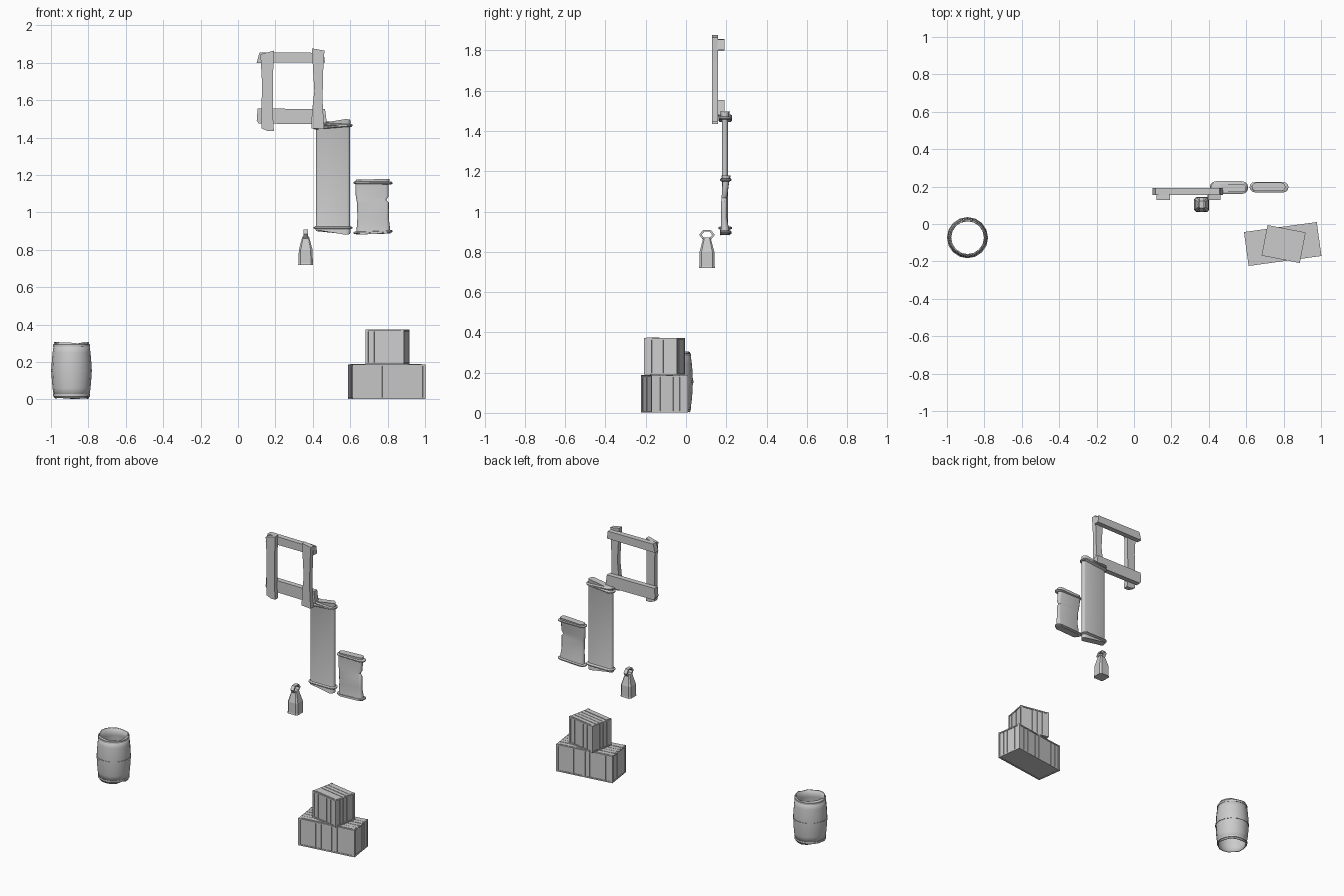
import bpy, bmesh, math, random
from mathutils import Vector, Matrix

random.seed(4)
if "Cube" in bpy.data.objects:
    bpy.data.objects.remove(bpy.data.objects["Cube"], do_unlink=True)

grey = bpy.data.materials.new("plain_grey")
grey.use_nodes = True
grey.diffuse_color = (0.6, 0.6, 0.6, 1)
grey.node_tree.nodes["Principled BSDF"].inputs["Base Color"].default_value = (0.6, 0.6, 0.6, 1)


def finish(name, bm, smooth=False):
    bmesh.ops.recalc_face_normals(bm, faces=bm.faces[:])
    mesh = bpy.data.meshes.new(name)
    bm.to_mesh(mesh)
    bm.free()
    mesh.materials.append(grey)
    ob = bpy.data.objects.new(name, mesh)
    bpy.context.collection.objects.link(ob)
    if smooth:
        bpy.ops.object.select_all(action='DESELECT')
        bpy.context.view_layer.objects.active = ob
        ob.select_set(True)
        bpy.ops.object.shade_smooth_by_angle(angle=math.radians(35))
    return ob


def loft(bm, rings, caps=True, wrap=False):
    """Skin a run of equal closed rings."""
    rows = [[bm.verts.new(p) for p in ring] for ring in rings]
    pairs = list(zip(rows, rows[1:])) + ([(rows[-1], rows[0])] if wrap else [])
    for a, b in pairs:
        for i in range(len(a)):
            j = (i + 1) % len(a)
            bm.faces.new((a[i], a[j], b[j], b[i]))
    if caps and not wrap:
        bm.faces.new(rows[0])
        bm.faces.new(rows[-1])


def box(bm, centre, size):
    m = Matrix.Translation(centre) @ Matrix.Diagonal((*size, 1))
    bmesh.ops.create_cube(bm, size=1, matrix=m)


def circle(x, y, z, r, n=16):
    return [Vector((x + r * math.cos(math.tau * i / n), y + r * math.sin(math.tau * i / n), z))
            for i in range(n)]


# Barrel: open bulging tube with an uneven top and three hoops
BX, BY = -0.89, -0.073


def barrel_radius(z):
    return 0.107 - 0.014 * ((z - 0.155) / 0.15) ** 2


bm = bmesh.new()
rings = [circle(BX, BY, z, barrel_radius(z)) for z in (0.008, 0.06, 0.11, 0.155, 0.2, 0.25, 0.303)]
for end in (rings[0], rings[-1]):
    for p in end:
        p.z += random.uniform(-0.006, 0.006)
loft(bm, rings, caps=False)
barrel = finish("barrel_staves", bm, True)
wall = barrel.modifiers.new("wall", 'SOLIDIFY')
wall.thickness = 0.006
wall.offset = -1

bm = bmesh.new()
for z in (0.022, 0.155, 0.288):
    r = barrel_radius(z)
    loft(bm, [circle(BX, BY, z + dz, r + dr) for dz, dr in
              ((-0.006, -0.003), (-0.006, 0.003), (0.006, 0.003), (0.006, -0.003))], wrap=True)
finish("barrel_hoops", bm, True)


# Crates: core, side boards, corner posts, rims and lid boards
def crate(name, centre, size, turn, bays):
    sx, sy, sz = size
    bm = bmesh.new()
    box(bm, (0, 0, sz / 2), (sx - 0.014, sy - 0.014, sz - 0.01))
    for axis in (0, 1):
        span, depth = (sx, sy) if axis == 0 else (sy, sx)
        count = 5 * bays if axis == 0 else 5
        pitch = (span - 0.02) / count
        for side in (-1, 1):
            for i in range(count):
                u = -span / 2 + 0.01 + pitch * (i + 0.5)
                v = side * (depth / 2 - 0.007 + random.uniform(-0.001, 0.001))
                w = pitch - 0.003
                place, dims = ((u, v), (w, 0.006)) if axis == 0 else ((v, u), (0.006, w))
                box(bm, (*place, sz / 2), (*dims, sz - 0.012))
            for z in (0.006, sz - 0.008):
                v = side * (depth / 2 - 0.005)
                place, dims = ((0, v), (span, 0.01)) if axis == 0 else ((v, 0), (0.01, span))
                box(bm, (*place, z), (*dims, 0.008))
    for i in range(bays + 1):
        for side in (-1, 1):
            x = (-0.5 + i / bays) * (sx - 0.014)
            box(bm, (x, side * (sy / 2 - 0.006), sz / 2), (0.014, 0.012, sz - 0.004))
    boards = 5
    pitch = (sy - 0.02) / boards
    for i in range(boards):
        y = -sy / 2 + 0.01 + pitch * (i + 0.5)
        box(bm, (random.uniform(-0.002, 0.002), y, sz - 0.006 + random.uniform(-0.001, 0.001)),
            (sx - 0.012, pitch - 0.003, 0.008))
    ob = finish(name, bm)
    ob.location = centre
    ob.rotation_euler.z = math.radians(turn)


crate("large_crate", (0.795, -0.107, 0), (0.393, 0.183, 0.19), 7.8, 2)
crate("small_crate", (0.80, -0.107, 0.188), (0.208, 0.166, 0.187), -11, 1)


# Hanging weight: chamfered square body with a hexagonal ring on top
def chamfered(x, y, z, r):
    c = r * 0.72
    return [Vector((x + a, y + b, z)) for a, b in
            ((r, -c), (r, c), (c, r), (-c, r), (-r, c), (-r, -c), (-c, -r), (c, -r))]


WX, WY = 0.362, 0.104
bm = bmesh.new()
loft(bm, [chamfered(WX, WY, z, r) for z, r in
          ((0.72, 0.040), (0.73, 0.038), (0.80, 0.037), (0.81, 0.034), (0.862, 0.020), (0.872, 0.017))])
finish("weight_body", bm)

bm = bmesh.new()
rings = []
for i in range(6):
    a = math.tau * i / 6
    out = Vector((0, math.cos(a), 0.72 * math.sin(a)))
    mid = Vector((WX, WY, 0.884))
    rings.append([mid + out * r + Vector((dx, 0, 0)) for r, dx in
                  ((0.026, -0.012), (0.039, -0.012), (0.039, 0.012), (0.026, 0.012))])
loft(bm, rings, wrap=True)
finish("weight_ring", bm)


# Wooden frame: rough boards cut from outlines
def board(name, outline, y0, y1):
    bm = bmesh.new()
    loft(bm, [[Vector((x, y, z)) for x, z in outline] for y in (y0, y1)])
    finish(name, bm)


board("frame_left_post", [(0.125, 1.45), (0.16, 1.435), (0.192, 1.435), (0.186, 1.53), (0.188, 1.75),
                          (0.192, 1.865), (0.12, 1.845), (0.128, 1.7)], 0.128, 0.16)
board("frame_right_post", [(0.392, 1.45), (0.46, 1.445), (0.452, 1.6), (0.455, 1.75), (0.462, 1.865),
                           (0.395, 1.877), (0.402, 1.75), (0.408, 1.65), (0.395, 1.53)], 0.128, 0.16)
board("frame_top_rail", [(0.10, 1.80), (0.465, 1.802), (0.458, 1.853), (0.115, 1.856)], 0.156, 0.192)
board("frame_bottom_rail", [(0.11, 1.475), (0.10, 1.492), (0.105, 1.555), (0.465, 1.553),
                            (0.475, 1.48), (0.40, 1.472)], 0.156, 0.192)


# Rolled cloth hangings: flat stadium sections tied by cords
def stadium(x, y, z, half, deep, wave=0.0, tilt=0.0):
    ring = []
    for side, start in ((1, -90), (-1, 90)):
        for k in range(7):
            a = math.radians(start + 30 * k)
            px = side * (half - deep) + deep * math.cos(a)
            lift = wave * math.sin(px / half * 2.5) + tilt * px / half
            ring.append(Vector((x + px, y + deep * math.sin(a), z + lift)))
    return ring


def cords(name, x, y, half, deep, levels):
    bm = bmesh.new()
    for z, tilt in levels:
        loft(bm, [stadium(x, y, z + dz, half - dr, deep - dr, 0, tilt)
                  for dz, dr in ((-0.007, 0.006), (-0.003, 0), (0.003, 0), (0.007, 0.006))])
    finish(name, bm, True)


bm = bmesh.new()
loft(bm, [stadium(0.508, 0.193, z, half, deep, wave) for z, half, deep, wave in
          ((0.892, 0.092, 0.024, -0.012), (0.918, 0.093, 0.02, -0.003), (0.94, 0.091, 0.015, 0),
           (1.45, 0.091, 0.015, 0), (1.468, 0.093, 0.02, 0.003), (1.488, 0.092, 0.022, 0.012))])
finish("long_banner", bm, True)
cords("long_banner_cords", 0.508, 0.195, 0.103, 0.034, ((0.918, 0), (1.458, 0.008), (1.47, -0.006)))

bm = bmesh.new()
rows = []
for z, left, right, y, deep in (
        (0.885, 0.632, 0.815, 0.192, 0.024), (0.91, 0.634, 0.813, 0.193, 0.02),
        (0.97, 0.638, 0.806, 0.189, 0.014), (1.05, 0.637, 0.806, 0.189, 0.014),
        (1.065, 0.634, 0.793, 0.190, 0.014), (1.085, 0.630, 0.806, 0.192, 0.014),
        (1.14, 0.627, 0.805, 0.197, 0.016), (1.177, 0.63, 0.810, 0.199, 0.022)):
    rows.append(stadium((left + right) / 2, y, z, (right - left) / 2, deep, 0.003))
loft(bm, rows)
finish("small_banner", bm, True)
cords("small_banner_cords", 0.722, 0.197, 0.104, 0.028, ((0.895, 0.004), (1.158, -0.001)))
